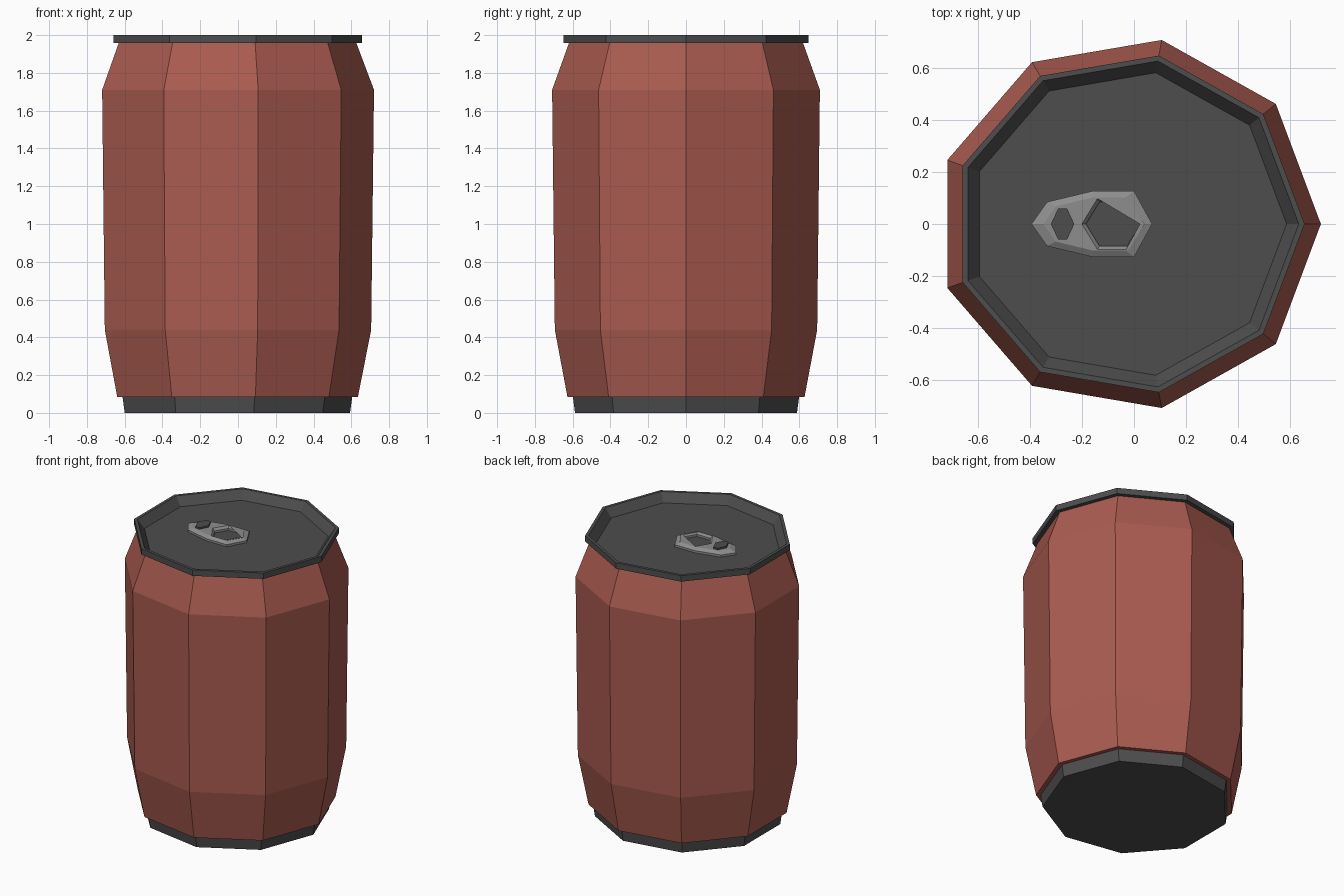
import bpy, bmesh
from math import sin, cos, radians

if "Cube" in bpy.data.objects:
    bpy.data.objects.remove(bpy.data.objects["Cube"])

SIDES, CX, Y_RATIO = 9, -0.022, 0.97


def material(name, rgb):
    m = bpy.data.materials.new(name)
    m.diffuse_color = (*rgb, 1)
    m.use_nodes = True
    m.node_tree.nodes["Principled BSDF"].inputs["Base Color"].default_value = m.diffuse_color
    return m


red = material("red_paint", (0.40, 0.105, 0.08))
dark = material("dark_metal", (0.075, 0.075, 0.075))
light = material("light_metal", (0.27, 0.27, 0.27))


def finish(name, bm, mat):
    me = bpy.data.meshes.new(name)
    bm.to_mesh(me)
    bm.free()
    me.materials.append(mat)
    ob = bpy.data.objects.new(name, me)
    bpy.context.collection.objects.link(ob)
    return ob


def lathe(name, profile, mat, cap_bottom=False, cap_top=False):
    """Nine-sided turned shape from (radius, z) pairs."""
    bm = bmesh.new()
    rings = []
    for r, z in profile:
        rings.append([bm.verts.new((CX + r * cos(radians(360 / SIDES * i)),
                                    Y_RATIO * r * sin(radians(360 / SIDES * i)), z))
                      for i in range(SIDES)])
    for a, b in zip(rings, rings[1:]):
        for i in range(SIDES):
            j = (i + 1) % SIDES
            bm.faces.new((a[i], a[j], b[j], b[i]))
    if cap_bottom:
        bm.faces.new(rings[0][::-1])
    if cap_top:
        bm.faces.new(rings[-1])
    return finish(name, bm, mat)


def mirrored(half):
    """Complete an outline across the x axis."""
    return half + [(x, -y) for x, y in reversed(half) if y > 0]


# Can shell, base and recessed lid
lathe("can_body", [(0.62, 0.085), (0.657, 0.085), (0.727, 0.44), (0.742, 1.71),
                   (0.648, 1.96)], red)
lathe("can_base", [(0.615, 0), (0.627, 0.085)], dark, cap_bottom=True)
lathe("can_lid", [(0.64, 1.958), (0.679, 1.958), (0.679, 2.0), (0.657, 2.0),
                  (0.61, 1.94)], dark, cap_top=True)

# Pull tab: chamfered plate with a hexagonal finger hole
outer = mirrored([(-0.395, 0), (-0.335, 0.085), (-0.16, 0.127), (0, 0.127), (0.07, 0)])
hole = mirrored([(-0.185, 0), (-0.133, 0.085), (-0.027, 0.085), (0.025, 0)])
bm = bmesh.new()
rings = []
for pts, k in ((outer, 0.8), (hole, 1.15)):
    mx = sum(p[0] for p in pts) / len(pts)
    low = [bm.verts.new((x, y, 1.94)) for x, y in pts]
    side = [bm.verts.new((x, y, 1.955)) for x, y in pts]
    top = [bm.verts.new((mx + (x - mx) * k, y * k, 1.97)) for x, y in pts]
    for a, b in ((low, side), (side, top)):
        for i in range(len(pts)):
            j = (i + 1) % len(pts)
            bm.faces.new((a[i], a[j], b[j], b[i]))
    rings.append(top)
edges = [bm.edges.get((r[i], r[(i + 1) % len(r)])) for r in rings for i in range(len(r))]
bmesh.ops.triangle_fill(bm, edges=edges, use_beauty=True)
bmesh.ops.recalc_face_normals(bm, faces=bm.faces[:])
# make sure the upper faces point up
if sum(f.normal.z * f.calc_area() for f in bm.faces) < 0:
    bmesh.ops.reverse_faces(bm, faces=bm.faces[:])
finish("pull_tab", bm, light)

# Rivet holding the tab
bm = bmesh.new()
pts = mirrored([(-0.32, 0), (-0.292, 0.06), (-0.258, 0.06), (-0.23, 0)])
face = bm.faces.new([bm.verts.new((x, y, 1.94)) for x, y in pts])
ext = bmesh.ops.extrude_face_region(bm, geom=[face])
for v in ext["geom"]:
    if isinstance(v, bmesh.types.BMVert):
        v.co.z = 1.982
bmesh.ops.recalc_face_normals(bm, faces=bm.faces[:])
finish("tab_rivet", bm, dark)
